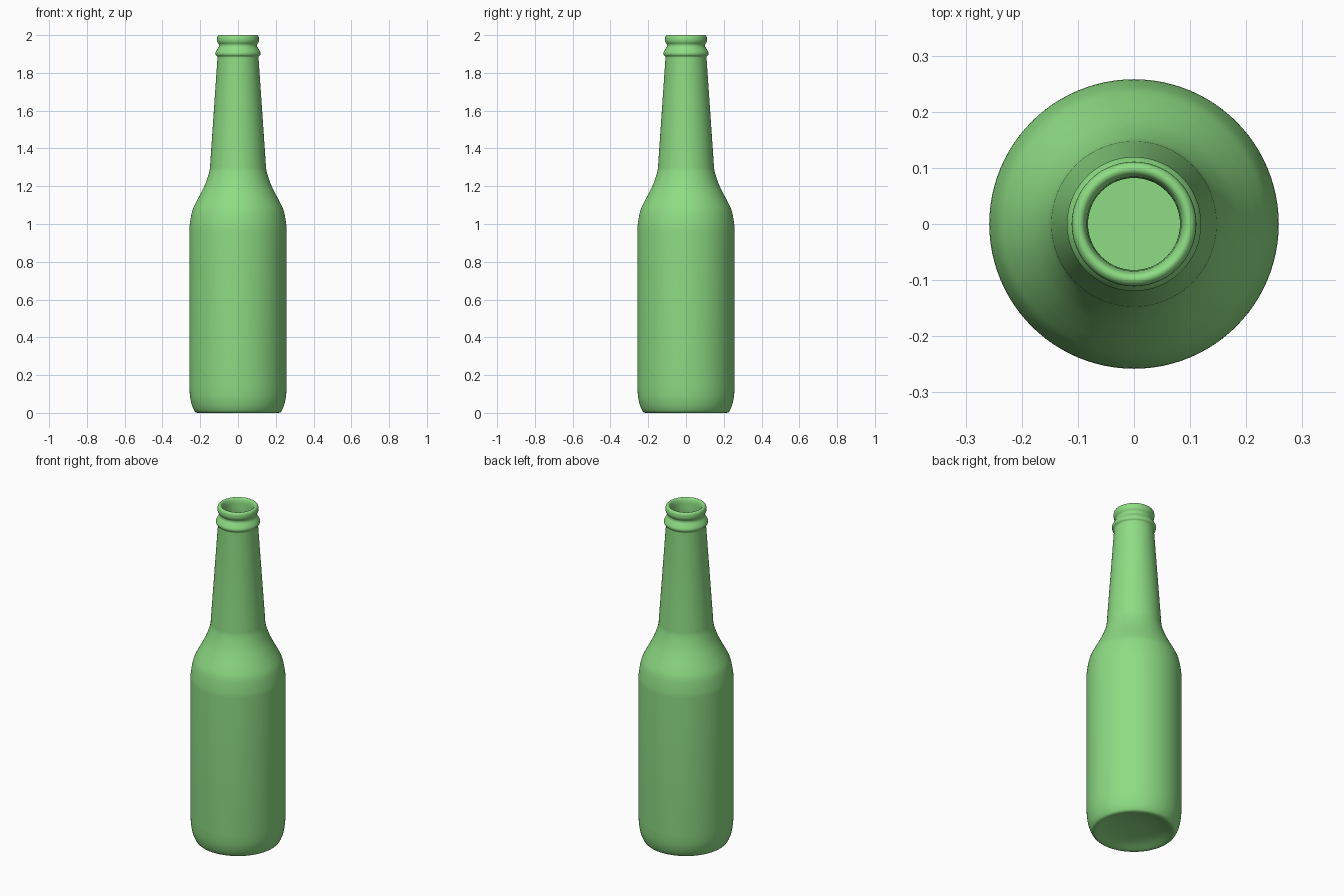
import bpy, bmesh, math
from mathutils import Vector

if "Cube" in bpy.data.objects:
    bpy.data.objects.remove(bpy.data.objects["Cube"])

SEGMENTS = 96


def smooth(points, steps=4):
    """Catmull-Rom curve through profile points (radius, height)."""
    p = [Vector(q) for q in points]
    p = [2 * p[0] - p[1]] + p + [2 * p[-1] - p[-2]]
    out = []
    for a, b, c, d in zip(p, p[1:], p[2:], p[3:]):
        for i in range(steps):
            t = i / steps
            out.append(0.5 * (2 * b + (c - a) * t + (2 * a - 5 * b + 4 * c - d) * t * t
                              + (3 * b - a - 3 * c + d) * t ** 3))
    return out + [p[-2]]


def lathe(name, profile, color):
    bm = bmesh.new()
    verts = [bm.verts.new((r, 0, z)) for r, z in profile]
    edges = [bm.edges.new(e) for e in zip(verts, verts[1:])]
    bmesh.ops.spin(bm, geom=verts + edges, cent=(0, 0, 0), axis=(0, 0, 1),
                   angle=math.tau, steps=SEGMENTS, use_duplicate=False)
    bmesh.ops.remove_doubles(bm, verts=bm.verts, dist=1e-5)
    bmesh.ops.recalc_face_normals(bm, faces=bm.faces)
    mesh = bpy.data.meshes.new(name)
    bm.to_mesh(mesh)
    bm.free()
    obj = bpy.data.objects.new(name, mesh)
    bpy.context.collection.objects.link(obj)
    mat = bpy.data.materials.new(name + "_glass")
    mat.diffuse_color = color
    mat.use_nodes = True
    mat.node_tree.nodes["Principled BSDF"].inputs["Base Color"].default_value = mat.diffuse_color
    mesh.materials.append(mat)
    bpy.context.view_layer.objects.active = obj
    obj.select_set(True)
    bpy.ops.object.shade_smooth_by_angle(angle=math.radians(40))
    return obj


# Concave base, rising towards the middle
base = smooth([(0, 0.035), (0.08, 0.031), (0.15, 0.019), (0.2, 0.003), (0.215, 0)])
# Rounded heel and straight body
heel = smooth([(0.215, 0), (0.228, 0.007), (0.242, 0.035), (0.253, 0.08), (0.258, 0.14)])
# Shoulder
shoulder = smooth([(0.258, 0.94), (0.2565, 0.99), (0.243, 1.067), (0.222, 1.115),
                   (0.2, 1.157), (0.172, 1.215), (0.151, 1.28), (0.147, 1.32)])
# Tapering neck, collar ring and rounded lip
finish = smooth([(0.109, 1.875), (0.11, 1.886), (0.118, 1.895), (0.119, 1.908),
                 (0.110, 1.925), (0.102, 1.938), (0.101, 1.95), (0.108, 1.962),
                 (0.111, 1.975), (0.109, 1.992), (0.1, 2.0), (0.09, 1.996), (0.084, 1.98)])
# Hollow inside with a flat floor
inside = smooth([(0.084, 1.98), (0.082, 1.93), (0.084, 1.87)]) + \
    smooth([(0.122, 1.32), (0.127, 1.27), (0.149, 1.205), (0.177, 1.147), (0.2, 1.1),
            (0.22, 1.05), (0.231, 0.99), (0.233, 0.94)]) + \
    smooth([(0.233, 0.14), (0.225, 0.08), (0.2, 0.055), (0.16, 0.055), (0, 0.055)])

lathe("bottle", base + heel + shoulder + finish + inside, (0.27, 0.72, 0.23, 1))
